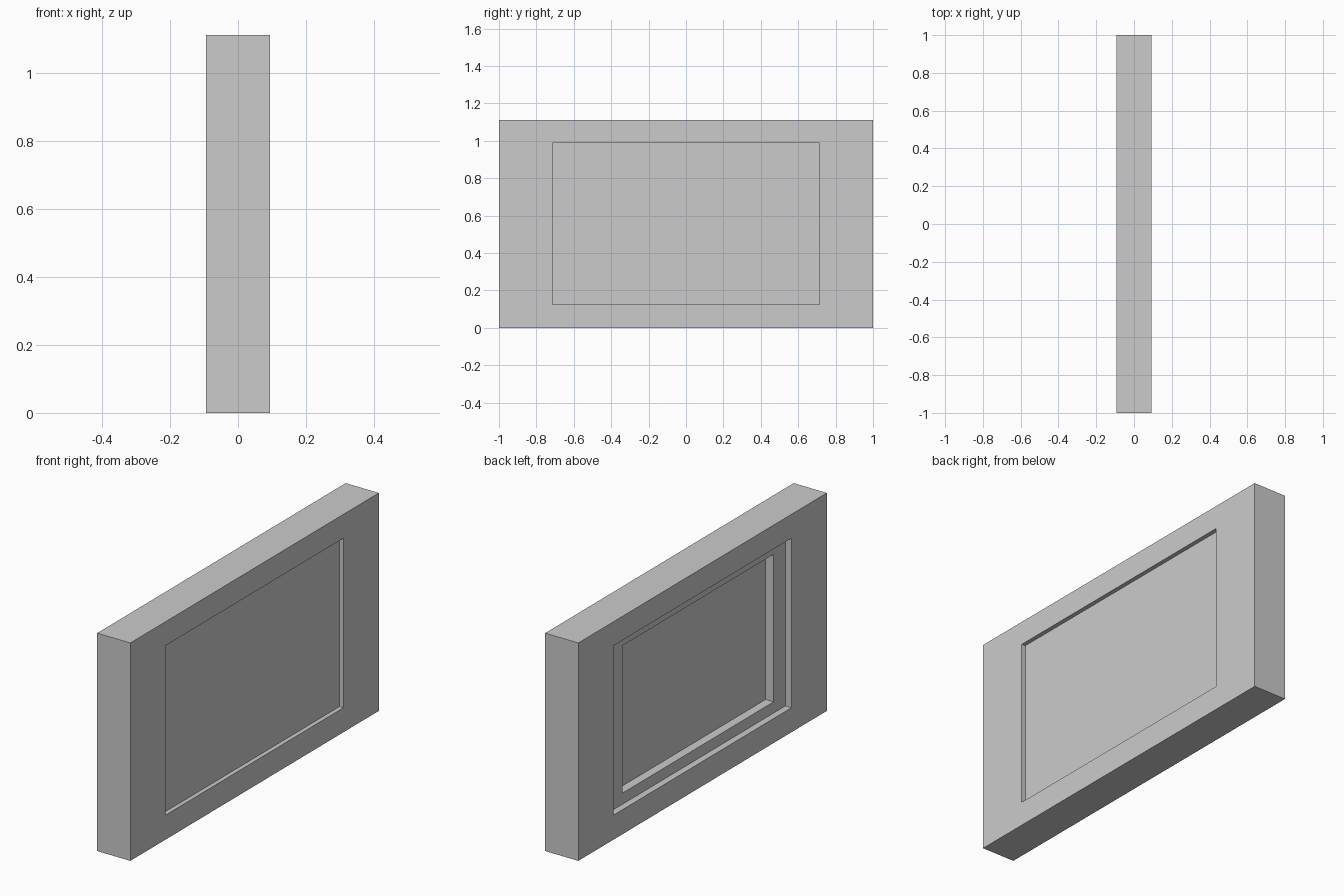
import bpy, bmesh

if "Cube" in bpy.data.objects:
    bpy.data.objects.remove(bpy.data.objects["Cube"])

H = 1.11      # panel height
T = 0.0935    # half thickness

# Rectangles as (y0, y1, z0, z1)
OUTER = (-1.0, 1.0, 0.0, H)
RECESS = (-0.715, 0.715, 0.125, 0.988)
INNER = (-0.62, 0.594, 0.182, 0.933)

# Loops of the shell, from the +x recess floor round to the -x inner floor
loops = [
    (T - 0.022, RECESS), (T, RECESS), (T, OUTER),
    (-T, OUTER), (-T, RECESS), (-T + 0.034, RECESS),
    (-T + 0.034, INNER), (-T + 0.079, INNER),
]

bm = bmesh.new()


def ring(x, rect):
    y0, y1, z0, z1 = rect
    return [bm.verts.new((x, y, z)) for y, z in ((y0, z0), (y1, z0), (y1, z1), (y0, z1))]


# Framed panel: bridge neighbouring loops, then close both recess floors
rings = [ring(x, r) for x, r in loops]
for a, b in zip(rings, rings[1:]):
    for i in range(4):
        j = (i + 1) % 4
        bm.faces.new((a[i], a[j], b[j], b[i]))
bm.faces.new(rings[0])
bm.faces.new(rings[-1])
bmesh.ops.recalc_face_normals(bm, faces=bm.faces)

mesh = bpy.data.meshes.new("recessed_panel")
bm.to_mesh(mesh)
bm.free()
panel = bpy.data.objects.new("recessed_panel", mesh)
bpy.context.collection.objects.link(panel)
